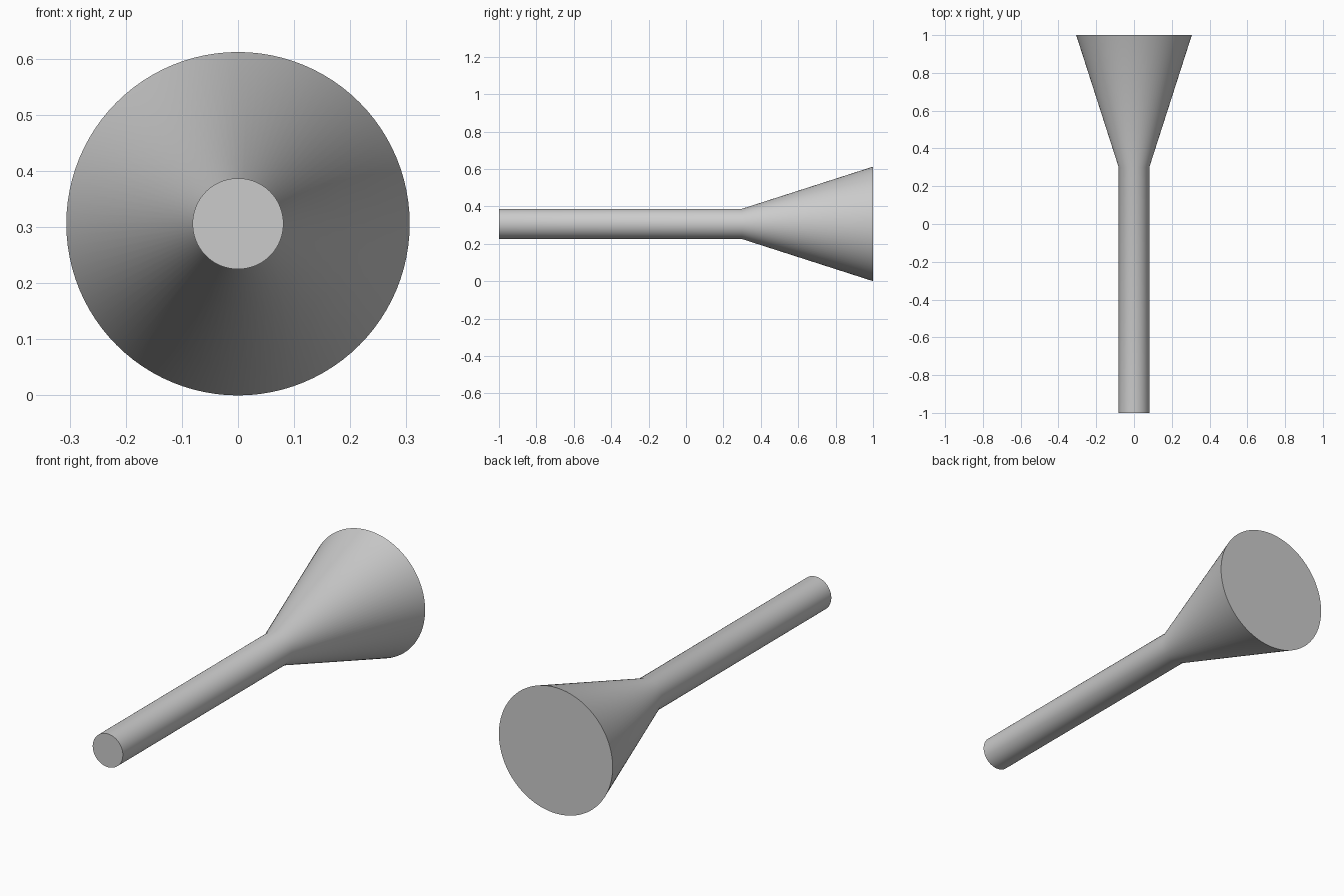
import bpy, bmesh, math
from mathutils import Matrix

cube = bpy.data.objects.get("Cube")
if cube:
    bpy.data.objects.remove(cube, do_unlink=True)

SIDES = 96
AXIS_Z = 0.306
# (radius, y) from the rod tip to the wide end of the cone
PROFILE = [(0.081, -1.0), (0.081, 0.30), (0.306, 1.0)]

# Plain grey material
grey = bpy.data.materials.new("light_grey")
grey.use_nodes = True
color = (0.6, 0.6, 0.6, 1.0)
grey.diffuse_color = color
grey.node_tree.nodes["Principled BSDF"].inputs["Base Color"].default_value = color

# Rod flaring into a cone, one closed turned body
bm = bmesh.new()
rings = []
for radius, y in PROFILE:
    place = Matrix.Translation((0, y, AXIS_Z)) @ Matrix.Rotation(math.pi / 2, 4, "X")
    ring = bmesh.ops.create_circle(bm, segments=SIDES, radius=radius, matrix=place)
    rings.append(ring["verts"])
for a, b in zip(rings, rings[1:]):
    for i in range(SIDES):
        j = (i + 1) % SIDES
        bm.faces.new((a[i], a[j], b[j], b[i]))

# Flat end caps
bm.faces.new(rings[0])
bm.faces.new(rings[-1])
bmesh.ops.recalc_face_normals(bm, faces=bm.faces)

mesh = bpy.data.meshes.new("flared_rod")
bm.to_mesh(mesh)
bm.free()
mesh.materials.append(grey)
rod = bpy.data.objects.new("flared_rod", mesh)
bpy.context.collection.objects.link(rod)

# Smooth sides, sharp cap rims
bpy.ops.object.select_all(action="DESELECT")
rod.select_set(True)
bpy.context.view_layer.objects.active = rod
bpy.ops.object.shade_smooth_by_angle(angle=math.radians(30))
